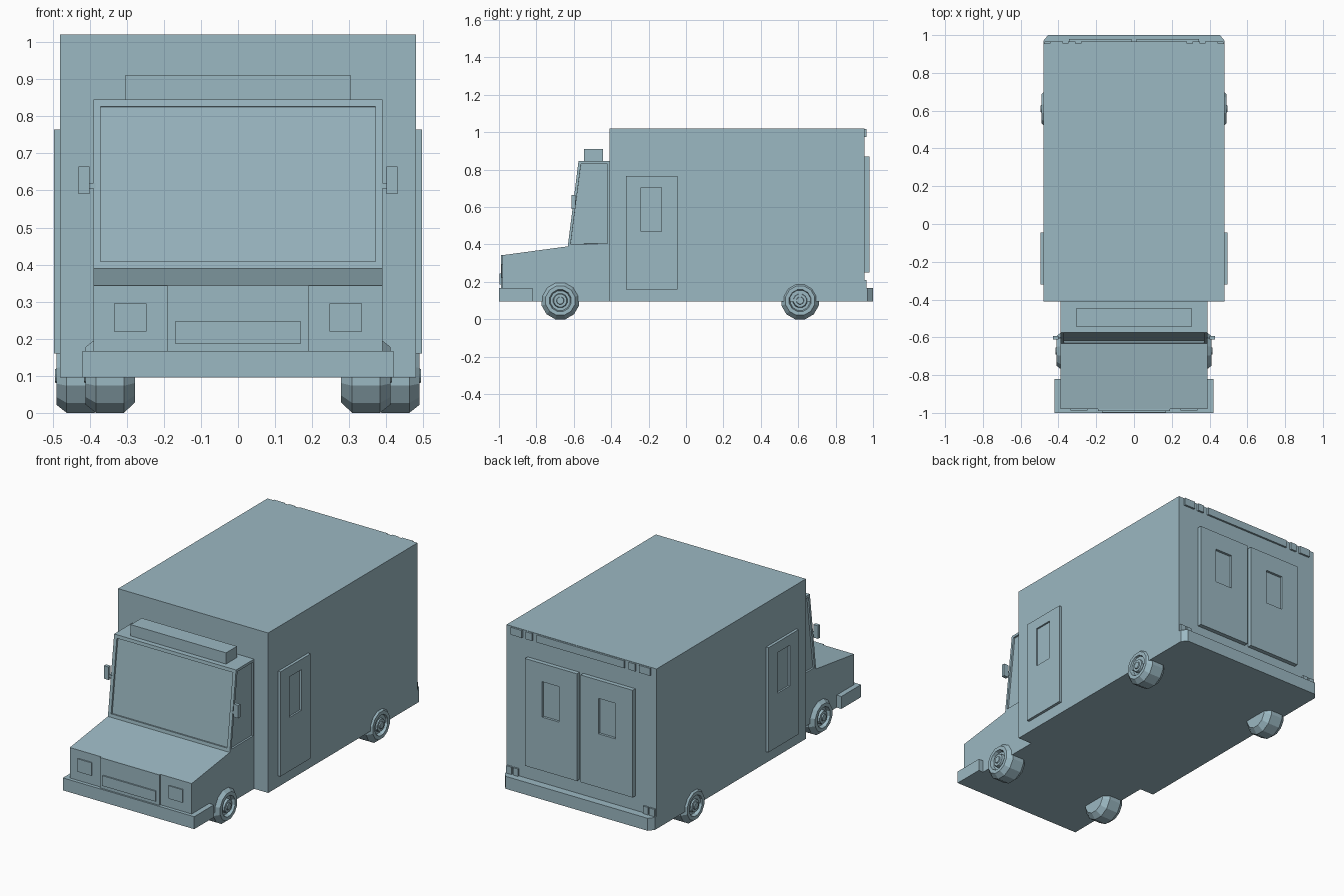
import bpy, bmesh, math
from mathutils import Vector

if "Cube" in bpy.data.objects:
    bpy.data.objects.remove(bpy.data.objects["Cube"])

paint = bpy.data.materials.new("grey_blue_paint")
paint.diffuse_color = (0.33, 0.48, 0.54, 1)
paint.use_nodes = True
paint.node_tree.nodes["Principled BSDF"].inputs["Base Color"].default_value = paint.diffuse_color


def finish(name, bm):
    bmesh.ops.recalc_face_normals(bm, faces=bm.faces)
    me = bpy.data.meshes.new(name)
    bm.to_mesh(me)
    bm.free()
    me.materials.append(paint)
    ob = bpy.data.objects.new(name, me)
    bpy.context.collection.objects.link(ob)
    return ob


def box(name, x0, x1, y0, y1, z0, z1):
    bm = bmesh.new()
    bmesh.ops.create_cube(bm, size=1)
    for v in bm.verts:
        v.co = ((x0 + x1) / 2 + v.co.x * (x1 - x0),
                (y0 + y1) / 2 + v.co.y * (y1 - y0),
                (z0 + z1) / 2 + v.co.z * (z1 - z0))
    return finish(name, bm)


def prism(profile, to_a, to_b):
    """Closed solid between two placements of a 2D profile."""
    bm = bmesh.new()
    a = [bm.verts.new(to_a(*p)) for p in profile]
    b = [bm.verts.new(to_b(*p)) for p in profile]
    bm.faces.new(a)
    bm.faces.new(b)
    for i in range(len(a)):
        j = (i + 1) % len(a)
        bm.faces.new((a[i], a[j], b[j], b[i]))
    return bm


def panel(name, place, outer, window, thick, sunk):
    """Door leaf with a sunken window; place maps (u, v, height) to 3D."""
    bm = bmesh.new()
    rings = []
    for (u0, u1, v0, v1), h in ((outer, 0), (outer, thick), (window, thick), (window, sunk)):
        rings.append([bm.verts.new(place(u, v, h))
                      for u, v in ((u0, v0), (u1, v0), (u1, v1), (u0, v1))])
    for r, s in zip(rings, rings[1:]):
        for i in range(4):
            j = (i + 1) % 4
            bm.faces.new((r[i], r[j], s[j], s[i]))
    bm.faces.new(rings[0])
    bm.faces.new(rings[-1])
    return finish(name, bm)


def wheel(name, x_out, side, y):
    """Lathed 12-sided wheel: (radius, distance in from the outer face)."""
    R, n = 0.1035, 12
    prof = [(R * .72, .135), (R, .105), (R, .03), (R * .78, .002), (R * .58, .002),
            (R * .52, .022), (R * .38, .022), (R * .34, .004), (R * .2, .004), (R * .18, -.002)]
    bm = bmesh.new()
    rings = []
    for r, d in prof:
        rings.append([bm.verts.new((side * (x_out - d),
                                    y + r * math.sin((i + .5) * math.tau / n),
                                    0.1 + r * math.cos((i + .5) * math.tau / n)))
                      for i in range(n)])
    for r, s in zip(rings, rings[1:]):
        for i in range(n):
            j = (i + 1) % n
            bm.faces.new((r[i], r[j], s[j], s[i]))
    bm.faces.new(rings[0])
    bm.faces.new(rings[-1])
    return finish(name, bm)


# Rear cargo body
box("cargo_body", -.48, .48, -.41, .955, .095, 1.02)

# Cab: side profile in (y, z), with sunken windscreen and side windows
cab = prism([(-.98, .095), (-.98, .343), (-.632, .39), (-.575, .845), (-.405, .845), (-.405, .095)],
            lambda y, z: (-.39, y, z), lambda y, z: (.39, y, z))
bmesh.ops.recalc_face_normals(cab, faces=cab.faces)
bmesh.ops.bisect_plane(cab, geom=cab.verts[:] + cab.edges[:] + cab.faces[:],
                       plane_co=(0, 0, .39), plane_no=(0, 0, 1), dist=1e-4)
panes = [f for f in cab.faces if f.calc_center_median().z > .5
         and (abs(f.normal.x) > .9 or f.normal.y < -.9)]
for f in panes:
    wide = f.normal.y < -.9
    bmesh.ops.inset_individual(cab, faces=[f], thickness=.027 if wide else .02)
    bmesh.ops.inset_individual(cab, faces=[f], thickness=0.0005, depth=-.01)
finish("cab", cab)

# Nose: raised centre, grille and front bumper
box("nose_centre", -.19, .19, -.99, -.97, .165, .343)
box("grille", -.17, .17, -.998, -.98, .187, .246)
box("front_bumper", -.42, .42, -1.0, -.82, .095, .167)

# Roof light bar
box("light_bar", -.305, .305, -.545, -.445, .84, .91)

# Rear bumper with clipped corners
bumper = [(-.48, .95), (-.48, .97), (-.455, 1), (.455, 1), (.48, .97), (.48, .95)]
finish("rear_bumper", prism(bumper, lambda x, y: (x, y, .095), lambda x, y: (x, y, .167)))

# Rear roof light strip
box("rear_top_strip", -.28, .28, .95, .966, .975, 1.018)

for s, side in ((-1, "left"), (1, "right")):
    def mbox(name, x0, x1, *rest):
        a, b = sorted((s * x0, s * x1))
        box(side + "_" + name, a, b, *rest)

    # Lamps
    mbox("headlight", .247, .335, -.987, -.97, .22, .295)
    mbox("rear_top_lamp_inner", .31, .35, .95, .966, .975, 1.018)
    mbox("rear_top_lamp_outer", .375, .445, .95, .966, .975, 1.018)
    mbox("tail_lamp_inner", .40, .432, .95, .965, .167, .21)
    mbox("tail_lamp_outer", .44, .475, .95, .965, .167, .21)

    # Mirrors
    mbox("mirror", .40, .43, -.612, -.592, .59, .665)
    mbox("mirror_arm", .385, .402, -.607, -.597, .605, .62)

    # Side and rear doors
    panel(side + "_side_door", lambda u, v, h: (s * (.479 + h), u, v),
          (-.32, -.045, .16, .765), (-.24, -.13, .47, .705), .017, .007)
    panel(side + "_rear_door", lambda u, v, h: (s * u, .954 + h, v),
          (.012, .345, .25, .87), (.125, .235, .56, .765), .026, .012)

    # Wheels
    wheel(side + "_front_wheel", .413, s, -.672)
    wheel(side + "_rear_wheel", .492, s, .61)
